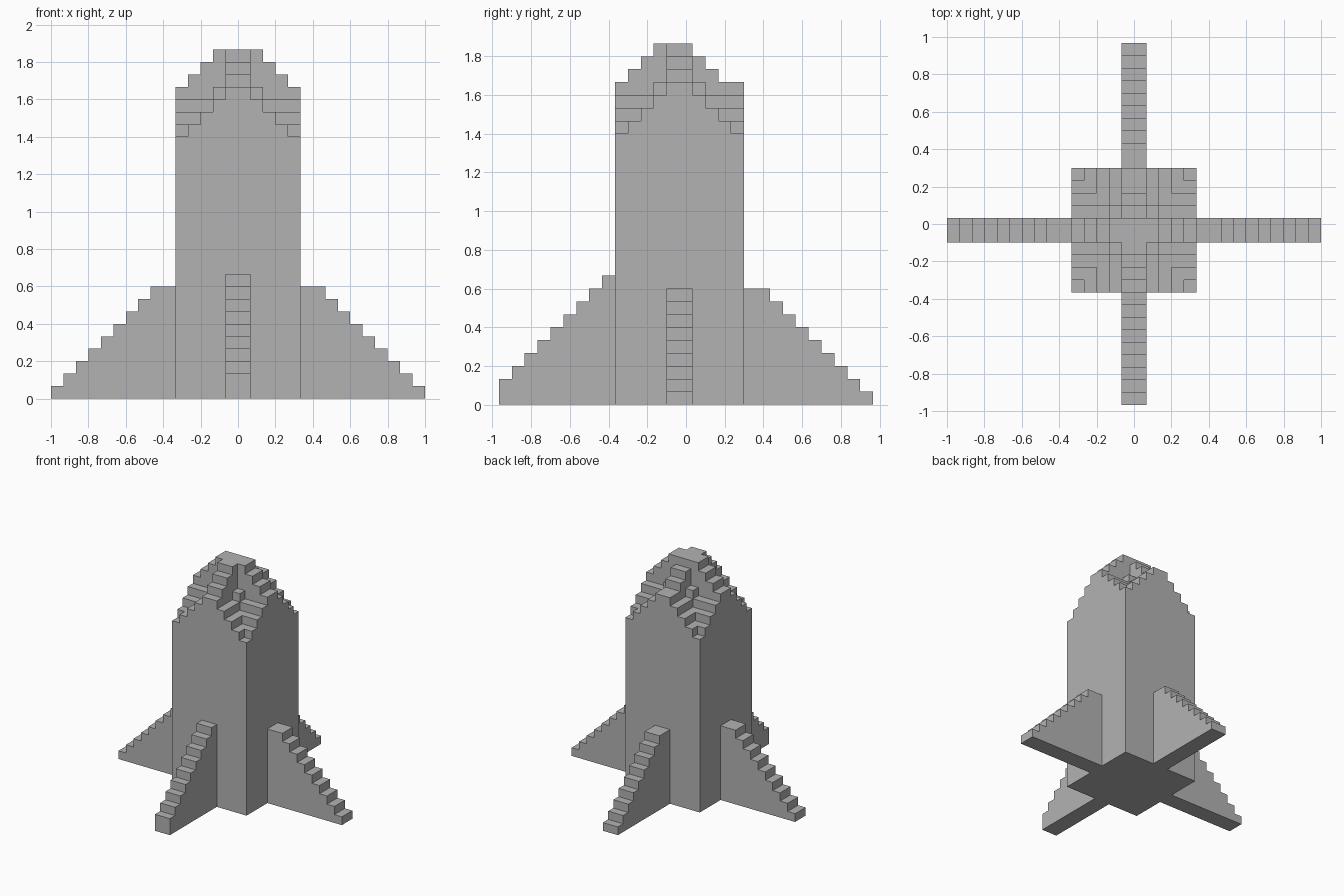
import bpy
import bmesh
from mathutils import Matrix, Vector

U = 1 / 15               # edge length of one block
N = 10                   # blocks across the square body
OFFSET = Vector((-5, -5.5, 0))   # body corner, in blocks

cube = bpy.data.objects.get("Cube")
if cube:
    bpy.data.objects.remove(cube, do_unlink=True)

grey = bpy.data.materials.new("plain_grey")
grey.use_nodes = True
colour = (0.45, 0.45, 0.45, 1)
grey.diffuse_color = colour
grey.node_tree.nodes["Principled BSDF"].inputs["Base Color"].default_value = colour


def finish(name, bm):
    """Merge flat regions and link the mesh as an object."""
    bmesh.ops.remove_doubles(bm, verts=bm.verts, dist=U / 100)
    bmesh.ops.dissolve_limit(bm, angle_limit=0.01, verts=bm.verts, edges=bm.edges)
    mesh = bpy.data.meshes.new(name)
    bm.to_mesh(mesh)
    bm.free()
    mesh.materials.append(grey)
    obj = bpy.data.objects.new(name, mesh)
    bpy.context.collection.objects.link(obj)
    return obj


def column_height(i, j):
    """Height in blocks of one column of the body and its stepped nose."""
    if not (0 <= i < N and 0 <= j < N):
        return 0
    a, b = min(i, N - 1 - i), min(j, N - 1 - j)
    if b == 4:                       # ridge running left to right
        return min(25 + a, 28)
    if a == 4:                       # ridge running front to back
        return 25 + b if j < 5 else max(25, 24 + b)
    if a == 3 and b == 3:            # single block in each inner corner
        return 25
    return 21 + max(a, b)            # nested steps between the ridges


# Body and nose: one closed shell of block columns
bm = bmesh.new()


def quad(*points):
    bm.faces.new([bm.verts.new((Vector(p) + OFFSET) * U) for p in points])


for i in range(N):
    for j in range(N):
        h = column_height(i, j)
        ring = [(i, j), (i + 1, j), (i + 1, j + 1), (i, j + 1)]
        quad(*[(x, y, h) for x, y in ring])
        quad(*[(x, y, 0) for x, y in reversed(ring)])
        sides = [(0, -1), (1, 0), (0, 1), (-1, 0)]
        for k, (dx, dy) in enumerate(sides):
            p, q = ring[k], ring[(k + 1) % 4]
            for z in range(column_height(i + dx, j + dy), h):
                quad((*p, z), (*q, z), (*q, z + 1), (*p, z + 1))
finish("body_and_nose", bm)


def make_fin(name, heights, root, turn):
    """Stair profile along +x, two blocks thick, turned about z."""
    profile = [(0, 0)]
    for k, h in enumerate(heights):
        profile += [(k, h), (k + 1, h)]
    profile.append((len(heights), 0))
    fin = bmesh.new()
    face = fin.faces.new([fin.verts.new((x * U, U, z * U)) for x, z in profile])
    result = bmesh.ops.extrude_face_region(fin, geom=[face])
    moved = [v for v in result["geom"] if isinstance(v, bmesh.types.BMVert)]
    bmesh.ops.translate(fin, verts=moved, vec=(0, -2 * U, 0))
    bmesh.ops.recalc_face_normals(fin, faces=fin.faces)
    place = Matrix.Translation(Vector(root) * U) @ Matrix.Rotation(turn, 4, 'Z')
    bmesh.ops.transform(fin, matrix=place, verts=fin.verts)
    finish(name, fin)


# Four stepped fins; the front one is a step taller and a block shorter
QUARTER = 1.5707963
steps = [9] + list(range(9, 0, -1))
make_fin("left_fin", steps, (5, -0.5, 0), 0)
make_fin("back_fin", steps, (0, 4.5, 0), QUARTER)
make_fin("right_fin", steps, (-5, -0.5, 0), 2 * QUARTER)
make_fin("front_fin", list(range(10, 1, -1)), (0, -5.5, 0), 3 * QUARTER)
